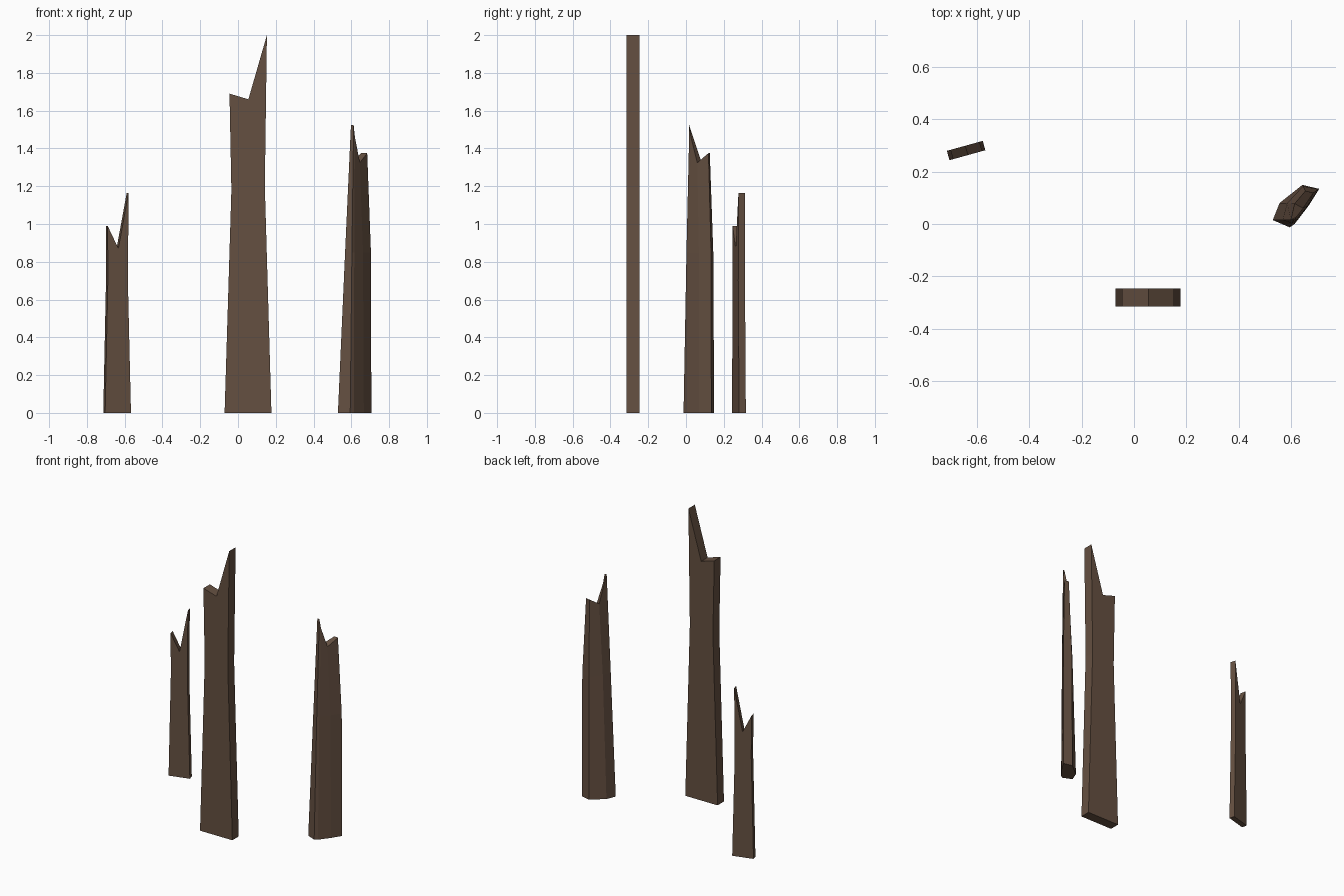
import bpy, bmesh, math
from mathutils import Matrix, Vector

if "Cube" in bpy.data.objects:
    bpy.data.objects.remove(bpy.data.objects["Cube"])

wood = bpy.data.materials.new("dark brown wood")
wood.diffuse_color = (0.13, 0.08, 0.053, 1)
wood.use_nodes = True
wood.node_tree.nodes["Principled BSDF"].inputs["Base Color"].default_value = wood.diffuse_color


def finish(name, bm):
    bmesh.ops.recalc_face_normals(bm, faces=bm.faces)
    mesh = bpy.data.meshes.new(name)
    bm.to_mesh(mesh)
    bm.free()
    mesh.materials.append(wood)
    obj = bpy.data.objects.new(name, mesh)
    bpy.context.collection.objects.link(obj)
    return obj


def plank(name, outline, thickness, place, angle):
    """Flat broken plank: x/z outline extruded through its thickness."""
    bm = bmesh.new()
    face = bm.faces.new([bm.verts.new((x, -thickness / 2, z)) for x, z in outline])
    ext = bmesh.ops.extrude_face_region(bm, geom=[face])
    new = [v for v in ext["geom"] if isinstance(v, bmesh.types.BMVert)]
    bmesh.ops.translate(bm, verts=new, vec=(0, thickness, 0))
    bm.transform(Matrix.Translation(place) @ Matrix.Rotation(math.radians(angle), 4, "Z"))
    return finish(name, bm)


# Tall front plank
plank("tall_plank",
      [(-0.124, 0), (0.124, 0), (0.089, 1.2), (0.1, 2.0),
       (0.002, 1.66), (-0.098, 1.69), (-0.088, 1.18)],
      0.07, (0.053, -0.28, 0), 0)

# Short back plank, turned slightly
plank("short_plank",
      [(-0.071, 0), (0.071, 0), (0.054, 0.7), (0.058, 1.165),
       (0.002, 0.87), (-0.057, 0.99), (-0.056, 0.7)],
      0.037, (-0.64, 0.28, 0), 15.5)

# Curved stump shard: base corners, broken top corners, and how far each
# corner has moved toward the top position at mid height
base = [(0.529, 0.015), (0.594, -0.013), (0.613, 0.001), (0.666, 0.070),
        (0.706, 0.134), (0.642, 0.149), (0.555, 0.080)]
top = [(0.598, 0.016, 1.525), (0.612, 0.018, 1.525), (0.619, 0.026, 1.46),
       (0.645, 0.060, 1.325), (0.684, 0.119, 1.375), (0.653, 0.126, 1.375),
       (0.612, 0.078, 1.34)]
lean = [0.55, 0.5, 0.45, 0.2, 0.1, 0.2, 0.5]
bm = bmesh.new()
rings = [[], [], []]
for (x, y), t, k in zip(base, top, lean):
    b, t = Vector((x, y, 0)), Vector(t)
    m = b.lerp(t, k)
    m.z = 0.85
    for ring, co in zip(rings, (b, m, t)):
        ring.append(bm.verts.new(co))
for lo, hi in zip(rings, rings[1:]):
    for i in range(7):
        j = (i + 1) % 7
        bm.faces.new((lo[i], lo[j], hi[j], hi[i]))
bm.faces.new(rings[0][::-1])
for cap in ((0, 1, 2), (0, 2, 3, 6), (6, 3, 4, 5)):
    bm.faces.new([rings[2][i] for i in cap])
finish("curved_shard", bm)
